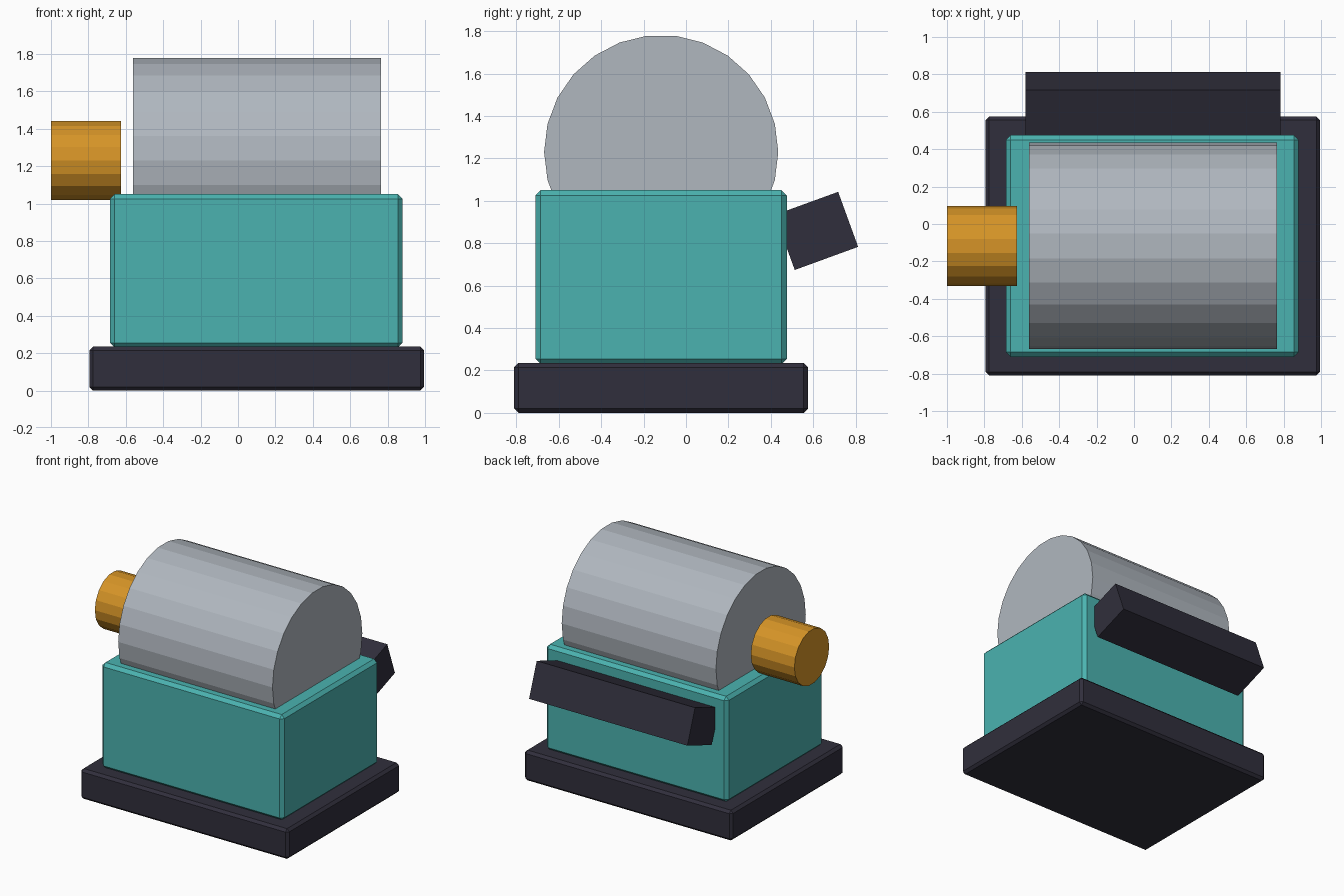
import bpy
import math

cube = bpy.data.objects.get("Cube")
if cube:
    bpy.data.objects.remove(cube, do_unlink=True)


def make_material(name, rgb):
    mat = bpy.data.materials.new(name)
    mat.use_nodes = True
    mat.diffuse_color = (*rgb, 1)
    mat.node_tree.nodes["Principled BSDF"].inputs["Base Color"].default_value = (*rgb, 1)
    return mat


charcoal = make_material("charcoal", (0.03, 0.028, 0.045))
teal = make_material("teal", (0.07, 0.45, 0.435))
steel = make_material("steel grey", (0.434, 0.474, 0.521))
amber = make_material("amber", (0.67, 0.296, 0.02))


def finish(name, mat):
    obj = bpy.context.object
    obj.name = name
    obj.data.materials.append(mat)
    return obj


def box(name, mat, low, high, bevel=0, tilt=0):
    """Box between two corners, optionally chamfered and tilted about x."""
    centre = [(a + b) / 2 for a, b in zip(low, high)]
    bpy.ops.mesh.primitive_cube_add(size=1, location=centre)
    obj = finish(name, mat)
    obj.scale = [b - a for a, b in zip(low, high)]
    bpy.ops.object.transform_apply(location=False, rotation=False, scale=True)
    obj.rotation_euler.x = math.radians(tilt)
    if bevel:
        mod = obj.modifiers.new("chamfer", "BEVEL")
        mod.width = bevel
        mod.segments = 1
    return obj


def drum(name, mat, x0, x1, radius, sides):
    """Faceted cylinder along x on the shared axle line."""
    bpy.ops.mesh.primitive_cylinder_add(
        vertices=sides, radius=radius, depth=x1 - x0,
        location=((x0 + x1) / 2, -0.117, 1.23),
        rotation=(0, math.pi / 2, 0))
    return finish(name, mat)


# Plinth and housing
box("base_plinth", charcoal, (-0.795, -0.81, 0), (0.995, 0.575, 0.235), 0.02)
box("housing", teal, (-0.685, -0.71, 0.23), (0.88, 0.475, 1.05), 0.025)

# Main drum and its shaft end
drum("main_drum", steel, -0.562, 0.765, 0.552, 26)
drum("shaft_end", amber, -1.0, -0.625, 0.214, 18)

# Tilted tray at the back
box("rear_tray", charcoal, (-0.58, 0.456, 0.72), (0.782, 0.774, 0.996), tilt=20)
